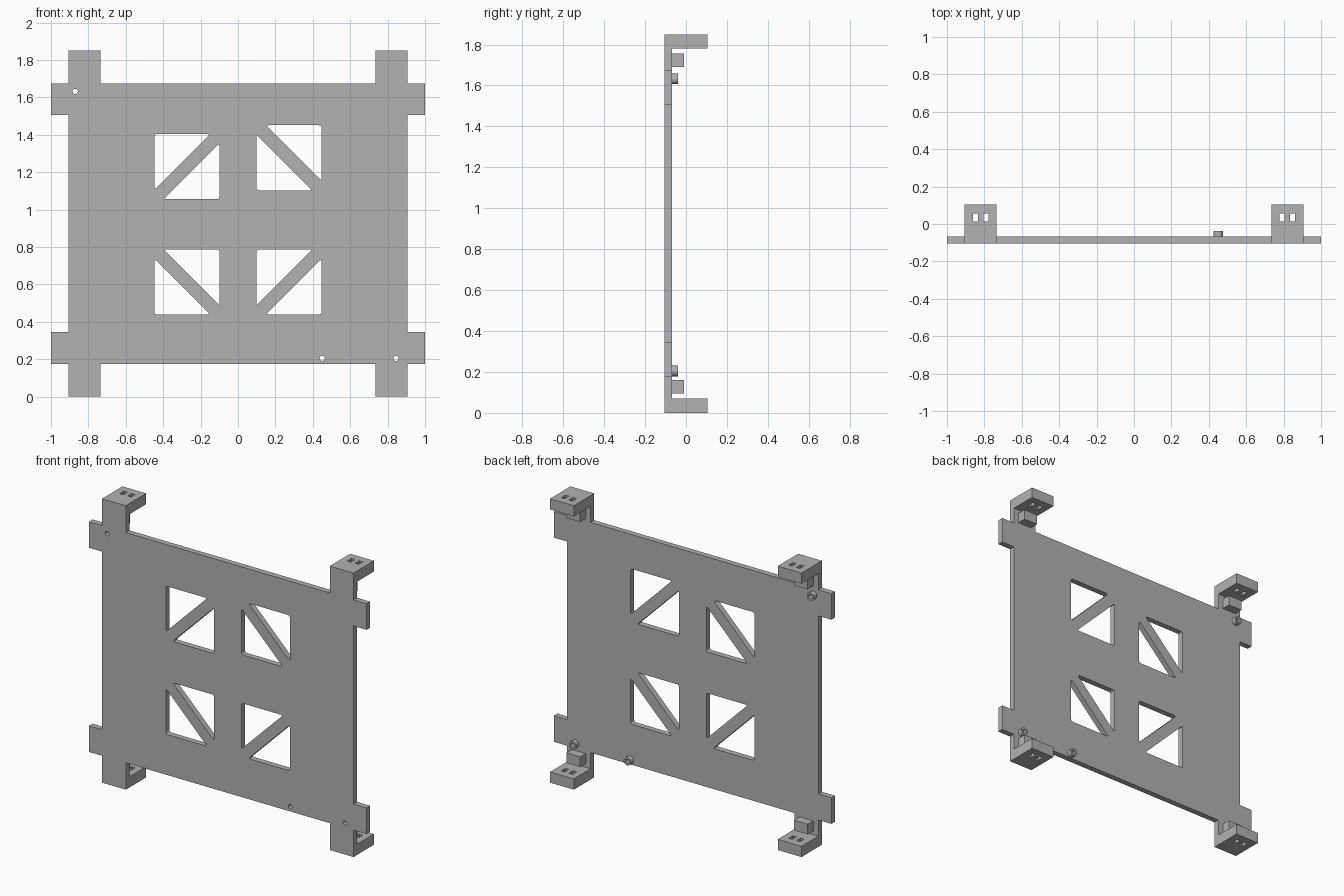
import bpy, bmesh
from mathutils import Matrix, Vector

if "Cube" in bpy.data.objects:
    bpy.data.objects.remove(bpy.data.objects["Cube"])

grey = bpy.data.materials.new("plain_grey")
grey.use_nodes = True
grey.diffuse_color = (0.445, 0.445, 0.445, 1)
grey.node_tree.nodes["Principled BSDF"].inputs["Base Color"].default_value = grey.diffuse_color

FRONT, BACK, REAR = -0.105, -0.068, 0.105
MID, TOP = 0.925, 1.85


def finish(name, bm):
    bmesh.ops.recalc_face_normals(bm, faces=bm.faces)
    mesh = bpy.data.meshes.new(name)
    bm.to_mesh(mesh)
    bm.free()
    mesh.materials.append(grey)
    obj = bpy.data.objects.new(name, mesh)
    bpy.context.collection.objects.link(obj)
    return obj


def box(name, x0, x1, y0, y1, z0, z1):
    bm = bmesh.new()
    centre = Vector((x0 + x1, y0 + y1, z0 + z1)) / 2
    size = (abs(x1 - x0), abs(y1 - y0), abs(z1 - z0), 1)
    bmesh.ops.create_cube(bm, size=1, matrix=Matrix.Translation(centre) @ Matrix.Diagonal(size))
    return finish(name, bm)


def prism(name, points, y0, y1, rounding=0):
    """Extrude an x-z outline from y0 to y1, optionally rounding its corners."""
    bm = bmesh.new()
    face = bm.faces.new([bm.verts.new((x, y0, z)) for x, z in points])
    if rounding:
        bmesh.ops.bevel(bm, geom=face.verts[:], offset=rounding, segments=4,
                        profile=0.5, affect='VERTICES')
    out = bmesh.ops.extrude_face_region(bm, geom=bm.faces[:])
    moved = [g for g in out["geom"] if isinstance(g, bmesh.types.BMVert)]
    bmesh.ops.translate(bm, verts=moved, vec=(0, y1 - y0, 0))
    return finish(name, bm)


def rod(name, x, z, radius, y0, y1):
    bm = bmesh.new()
    place = Matrix.Translation((x, (y0 + y1) / 2, z)) @ Matrix.Rotation(1.5707963, 4, 'X')
    bmesh.ops.create_cone(bm, cap_ends=True, segments=24, radius1=radius, radius2=radius,
                          depth=y1 - y0, matrix=place)
    return finish(name, bm)


def cut(obj, cutters):
    bpy.context.view_layer.objects.active = obj
    for c in cutters:
        c.hide_render = True
        mod = obj.modifiers.new("cut", 'BOOLEAN')
        mod.operation, mod.solver, mod.object = 'DIFFERENCE', 'EXACT', c
        bpy.ops.object.modifier_apply(modifier=mod.name)
        bpy.data.objects.remove(c)


# Plate outline: one corner with side tab and leg, mirrored to all four
corner = [(0.906, 0.58), (1, 0.58), (1, 0.75), (0.906, 0.75),
          (0.906, MID), (0.735, MID), (0.735, 0.75)]
upper = corner + [(-x, z) for x, z in reversed(corner)]
outline = [(x, MID + z) for x, z in upper] + [(x, MID - z) for x, z in reversed(upper)]
plate = prism("plate", outline, FRONT, BACK)

# Four square windows, each split by a diagonal strut into two triangles
windows = [(-0.273, 1.23, 1), (0.273, 1.277, -1), (-0.273, 0.613, -1), (0.273, 0.613, 1)]
half, gap = 0.174, 0.05
cutters = []
for cx, cz, lean in windows:
    for side in (1, -1):
        triangle = [(-half, half), (half - gap, half), (-half, gap - half)]
        points = [(cx + side * lean * x, cz + side * z) for x, z in triangle]
        cutters.append(prism("window_cutter", points, FRONT - 0.1, BACK + 0.1, 0.014))

# Screw bosses behind the plate, with holes running right through
for x, z in [(0.45, 0.205), (0.845, 0.205), (-0.87, 1.632)]:
    boss = rod("screw_boss", x, z, 0.026, BACK, -0.038)
    cut(boss, [rod("hole_cutter", x, z, 0.014, FRONT - 0.1, 0.1)])
    boss.select_set(True)
    bpy.context.view_layer.objects.active = boss
    bpy.ops.object.shade_smooth_by_angle()
    boss.select_set(False)
    cutters.append(rod("hole_cutter", x, z, 0.014, FRONT - 0.1, 0.1))
cut(plate, cutters)

# Slotted mounting flange and square peg at every corner
for sx, side in ((1, "left"), (-1, "right")):
    for level in ("bottom", "top"):
        def height(z):
            return TOP - z if level == "top" else z
        flange = box(f"{level}_{side}_flange", sx * 0.735, sx * 0.906, BACK, REAR,
                     height(0), height(0.07))
        cut(flange, [box("slot_cutter", sx * (x - 0.013), sx * (x + 0.013), 0.013, 0.056,
                         height(-0.1), height(0.2)) for x in (0.792, 0.848)])
        box(f"{level}_{side}_peg", sx * 0.77, sx * 0.87, BACK, -0.01,
            height(0.094), height(0.16))
